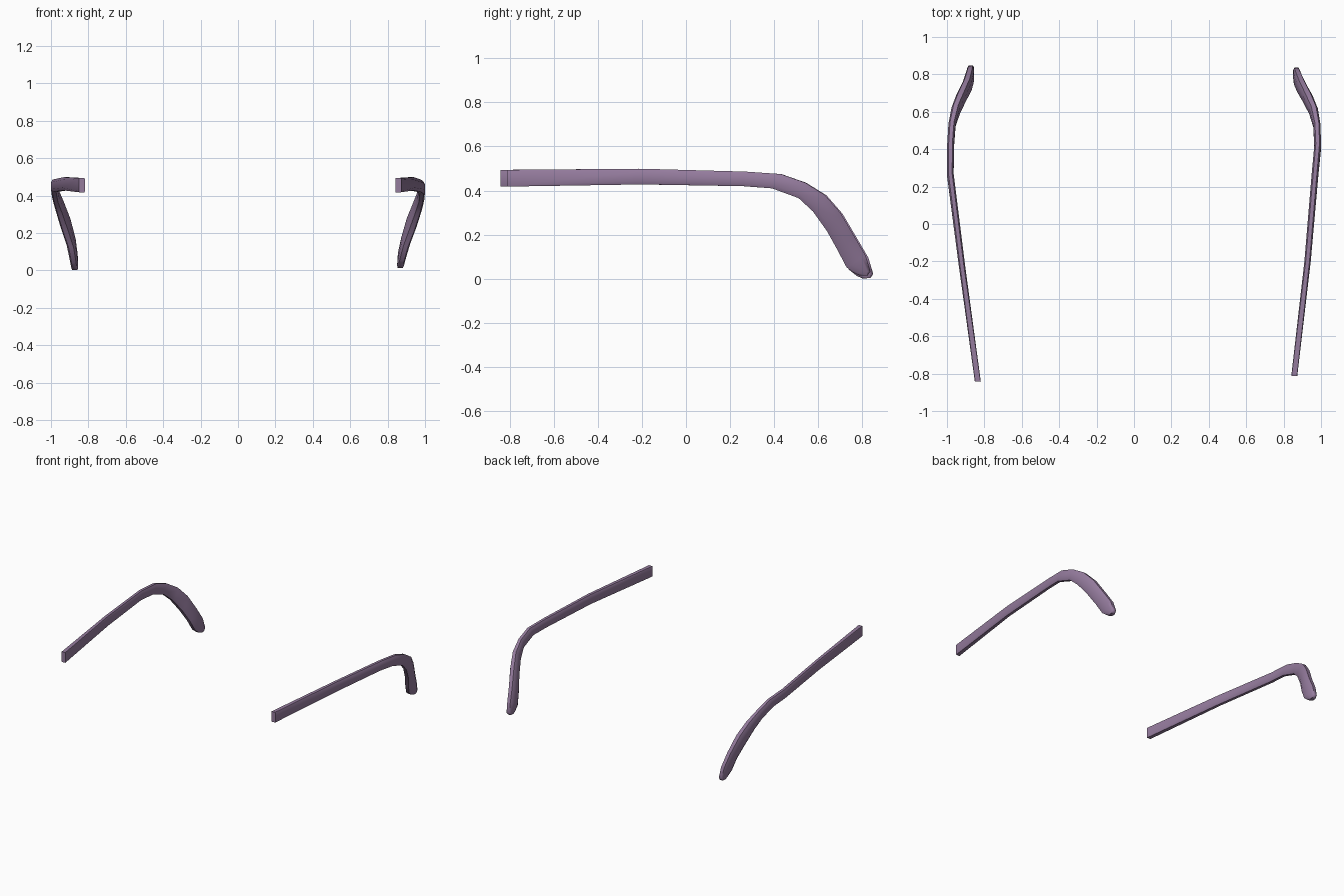
import bpy, bmesh
from mathutils import Vector

if "Cube" in bpy.data.objects:
    bpy.data.objects.remove(bpy.data.objects["Cube"])

mat = bpy.data.materials.new("muted_purple")
mat.diffuse_color = (0.30, 0.20, 0.34, 1)
mat.use_nodes = True
mat.node_tree.nodes["Principled BSDF"].inputs["Base Color"].default_value = mat.diffuse_color

# Stations: top y, top z, bottom y, bottom z, left x, right x, half width, corner roundness
STATIONS = [
    (-.812, .494, -.812, .418, -.835, .857, .016, .12),
    (-.20, .499, -.20, .428, -.921, .928, .017, .40),
    (.27, .486, .26, .420, -.982, .968, .018, .45),
    (.43, .475, .39, .410, -.981, .982, .018, .45),
    (.54, .436, .51, .366, -.973, .978, .019, .45),
    (.63, .380, .575, .306, -.952, .960, .023, .45),
    (.70, .300, .640, .215, -.922, .929, .026, .45),
    (.765, .190, .687, .130, -.892, .897, .024, .45),
    (.815, .105, .728, .052, -.878, .876, .021, .42),
    (.836, .034, .765, .024, -.873, .869, .018, .38),
    (.824, .016, .790, .014, -.873, .868, .014, .30),
]


def section(w, c):
    # Rounded oblong: (across, along height), height normalised to -1..1
    a, h = w * (1 - c), 1 - c
    return [(w, -h), (w, h), (a, 1), (-a, 1), (-w, h), (-w, -h), (-a, -1), (a, -1)]


def temple_arm(name, left):
    bm = bmesh.new()
    rings = []
    for ty, tz, by, bz, xl, xr, w, c in STATIONS:
        if left:  # the left arm sits slightly longer and lower
            ty, by = ty * 1.026 - .009, by * 1.026 - .009
            drop = .013 * max(0, 1 - tz / .45)
            tz, bz = tz - drop, bz - drop
        top, bot = Vector((0, ty, tz)), Vector((0, by, bz))
        mid, up = (top + bot) / 2, (top - bot) / 2
        x = xl if left else xr
        rings.append([bm.verts.new(mid + up * v + Vector((x + u, 0, 0)))
                      for u, v in section(w, c)])
    n = 8
    for r, s in zip(rings, rings[1:]):
        for i in range(n):
            bm.faces.new((r[i], r[(i + 1) % n], s[(i + 1) % n], s[i]))
    bm.faces.new(rings[0])
    bm.faces.new(rings[-1])
    bmesh.ops.recalc_face_normals(bm, faces=bm.faces)
    me = bpy.data.meshes.new(name)
    bm.to_mesh(me)
    bm.free()
    ob = bpy.data.objects.new(name, me)
    bpy.context.collection.objects.link(ob)
    me.materials.append(mat)
    bpy.ops.object.select_all(action='DESELECT')
    ob.select_set(True)
    bpy.context.view_layer.objects.active = ob
    bpy.ops.object.shade_smooth_by_angle(angle=1.0)


# Pair of curved spectacle arms
temple_arm("left_temple_arm", True)
temple_arm("right_temple_arm", False)
